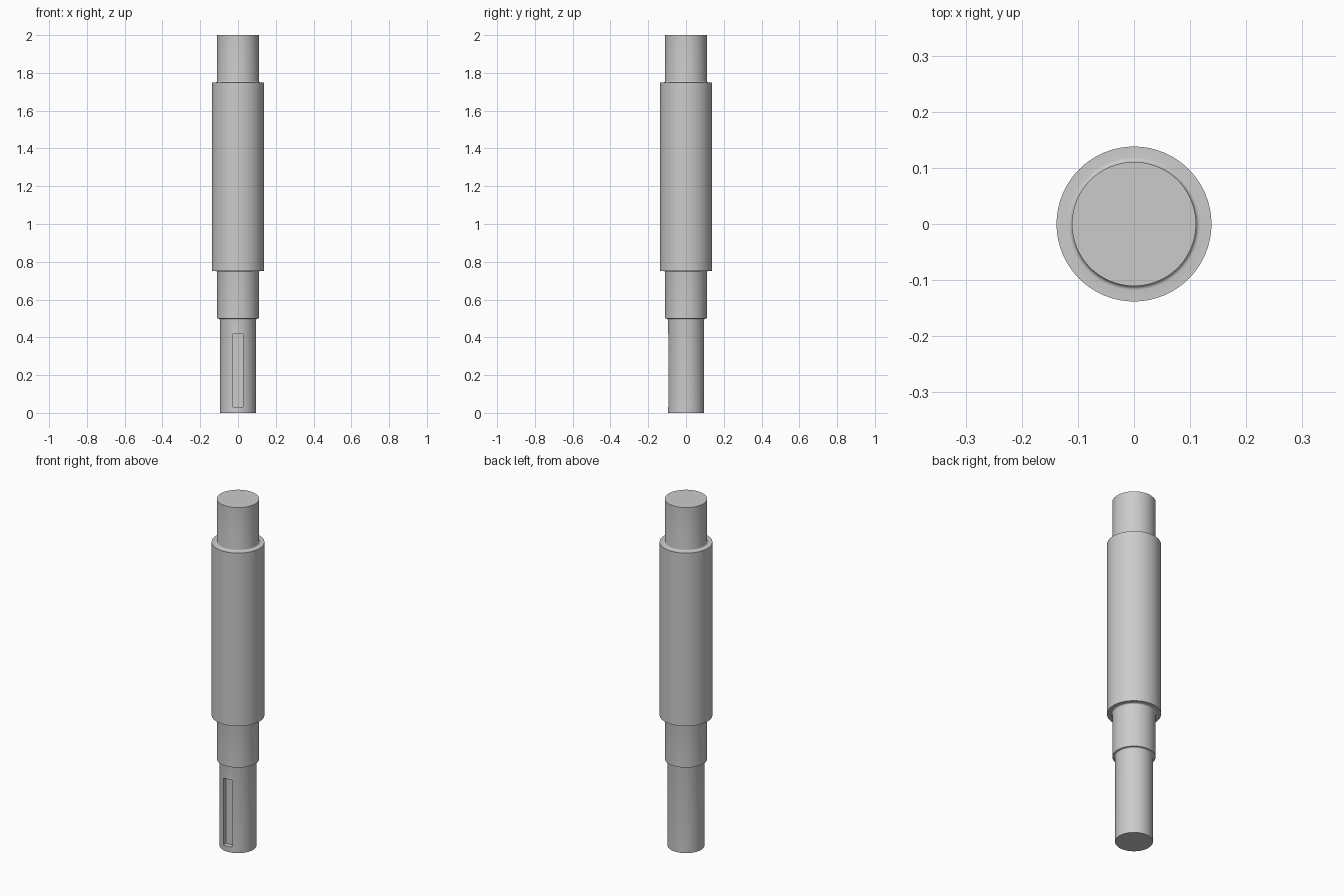
import bpy, bmesh, math

if "Cube" in bpy.data.objects:
    bpy.data.objects.remove(bpy.data.objects["Cube"])

steel = bpy.data.materials.new("steel grey")
steel.diffuse_color = (0.6, 0.6, 0.6, 1)
steel.use_nodes = True
steel.node_tree.nodes["Principled BSDF"].inputs["Base Color"].default_value = steel.diffuse_color

R_DRIVE, R_JOURNAL, R_BODY = 0.0965, 0.1105, 0.138
Z_SEAT, Z_LOW, Z_HIGH, Z_TOP = 0.5, 0.752, 1.75, 2.0
FILLET, SEGMENTS = 0.0075, 96


def fillet(r, z, up):
    """Concave quarter arc from a shaft of radius r to a shoulder face at z."""
    s = 1 if up else -1
    pts = []
    for i in range(6):
        a = math.pi / 2 * i / 5
        pts.append((r + FILLET * (1 - math.cos(a)), z - s * FILLET * (1 - math.sin(a))))
    return pts if up else pts[::-1]


# Stepped shaft profile as (radius, height), from bottom to top
profile = [(R_DRIVE, 0)]
profile += fillet(R_DRIVE, Z_SEAT, True)
profile += [(R_JOURNAL, Z_SEAT)]
profile += fillet(R_JOURNAL, Z_LOW, True)
profile += [(R_BODY, Z_LOW), (R_BODY, Z_HIGH)]
profile += fillet(R_JOURNAL, Z_HIGH, False)
profile += [(R_JOURNAL, Z_TOP)]

# Lathe the profile and cap both ends
bm = bmesh.new()
rings = []
for r, z in profile:
    rings.append([bm.verts.new((r * math.cos(2 * math.pi * i / SEGMENTS),
                                r * math.sin(2 * math.pi * i / SEGMENTS), z))
                  for i in range(SEGMENTS)])
for a, b in zip(rings, rings[1:]):
    for i in range(SEGMENTS):
        j = (i + 1) % SEGMENTS
        bm.faces.new((a[i], a[j], b[j], b[i]))
bm.faces.new(rings[0][::-1])
bm.faces.new(rings[-1])
bmesh.ops.recalc_face_normals(bm, faces=bm.faces)
mesh = bpy.data.meshes.new("stepped_shaft")
bm.to_mesh(mesh)
bm.free()
mesh.materials.append(steel)
shaft = bpy.data.objects.new("stepped_shaft", mesh)
bpy.context.collection.objects.link(shaft)

# Keyway slot cut into the front of the drive end
bpy.ops.mesh.primitive_cube_add(size=1, location=(0, -0.119, 0.225))
cutter = bpy.context.object
cutter.name = "keyway_cutter"
cutter.scale = (0.055, 0.1, 0.386)
cutter.data.materials.append(steel)
cutter.hide_render = True

cut = shaft.modifiers.new("keyway", 'BOOLEAN')
cut.operation = 'DIFFERENCE'
cut.solver = 'EXACT'
cut.object = cutter

bpy.ops.object.select_all(action='DESELECT')
shaft.select_set(True)
bpy.context.view_layer.objects.active = shaft
bpy.ops.object.modifier_apply(modifier=cut.name)
bpy.data.objects.remove(cutter)
bpy.ops.object.shade_smooth_by_angle(angle=math.radians(30))
